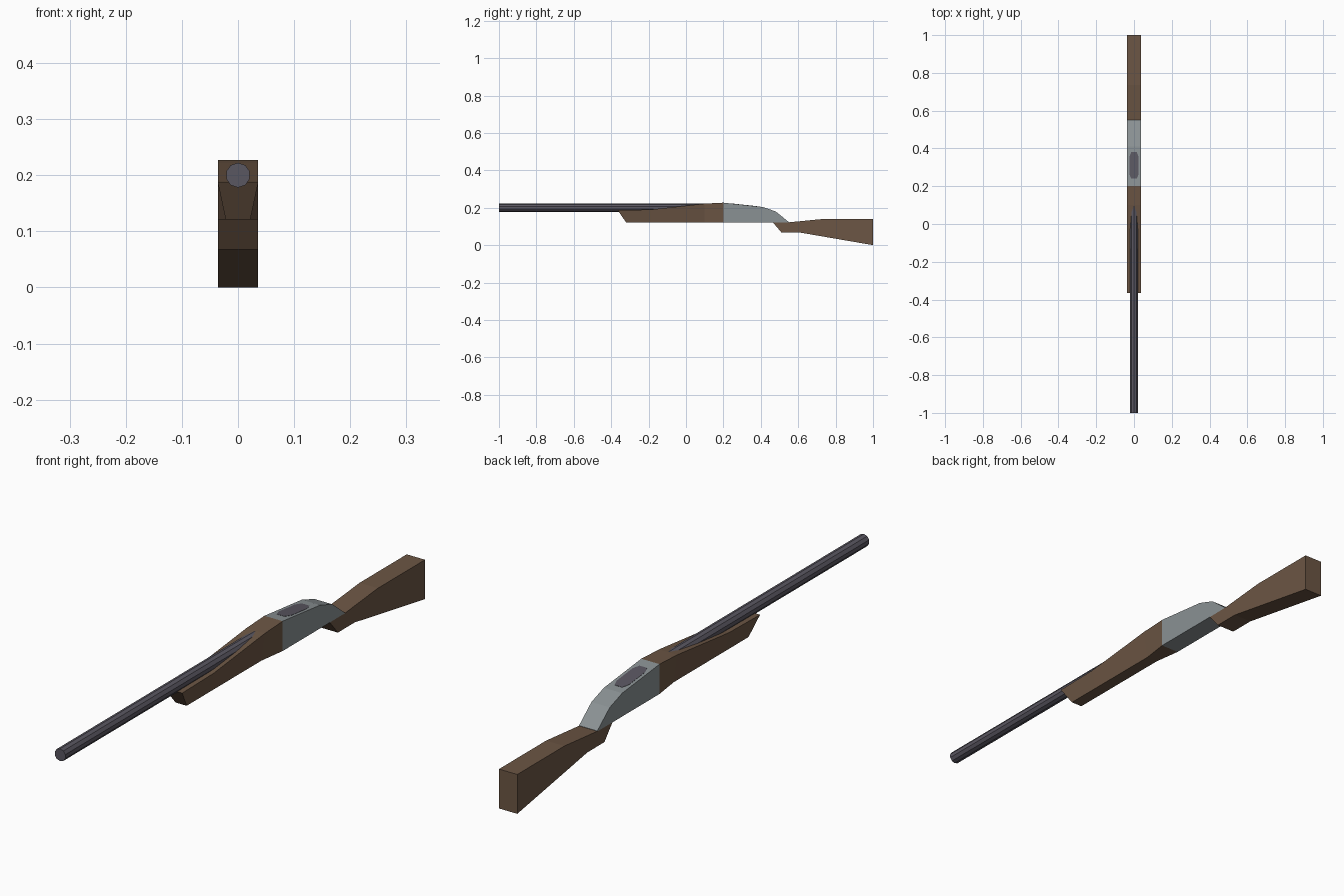
import bpy, bmesh, math
from mathutils import Matrix

if "Cube" in bpy.data.objects:
    bpy.data.objects.remove(bpy.data.objects["Cube"])


def material(name, rgb):
    m = bpy.data.materials.new(name)
    m.diffuse_color = (*rgb, 1)
    m.use_nodes = True
    m.node_tree.nodes["Principled BSDF"].inputs["Base Color"].default_value = m.diffuse_color
    return m


WOOD = material("brown wood", (0.150, 0.093, 0.058))
STEEL = material("grey steel", (0.255, 0.285, 0.295))
DARK = material("dark barrel metal", (0.102, 0.095, 0.120))
W = 0.036  # half width of the body


def finish(bm, name, mat):
    bmesh.ops.recalc_face_normals(bm, faces=bm.faces[:])
    mesh = bpy.data.meshes.new(name)
    bm.to_mesh(mesh)
    bm.free()
    mesh.materials.append(mat)
    obj = bpy.data.objects.new(name, mesh)
    bpy.context.collection.objects.link(obj)
    return obj


def loft(name, mat, stations):
    """Each station: top y, top z, bottom y, bottom z, bottom half width."""
    bm = bmesh.new()
    rings = []
    for yt, zt, yb, zb, wb in stations:
        pts = [(-W, yt, zt), (W, yt, zt), (wb, yb, zb), (-wb, yb, zb)]
        rings.append([bm.verts.new(p) for p in pts])
    for a, b in zip(rings, rings[1:]):
        for i in range(4):
            j = (i + 1) % 4
            bm.faces.new((a[i], a[j], b[j], b[i]))
    bm.faces.new(rings[0])
    bm.faces.new(rings[-1])
    return finish(bm, name, mat)


# Fore-end: narrow underside, flaring into the receiver
loft("forestock", WOOD, [
    (-0.365, 0.187, -0.32, 0.121, 0.022),
    (-0.19, 0.190, -0.19, 0.121, 0.022),
    (0.10, 0.222, 0.10, 0.121, 0.022),
    (0.20, 0.227, 0.20, 0.121, W)])

# Receiver with its sloping rear
loft("receiver", STEEL, [
    (0.20, 0.227, 0.20, 0.121, W),
    (0.41, 0.204, 0.41, 0.121, W),
    (0.48, 0.180, 0.47, 0.121, W),
    (0.55, 0.123, 0.55, 0.121, W)])

# Shoulder stock
loft("buttstock", WOOD, [
    (0.465, 0.121, 0.51, 0.068, W),
    (0.55, 0.122, 0.605, 0.068, W),
    (0.735, 0.140, 0.735, 0.0456, W),
    (1.0, 0.140, 1.0, 0.0, W)])

# Ten-sided barrel, running into the fore-end
bm = bmesh.new()
bmesh.ops.create_cone(bm, cap_ends=True, segments=10, radius1=0.022, radius2=0.022, depth=1.15,
                      matrix=Matrix.Translation((0, -0.425, 0.2)) @ Matrix.Rotation(math.pi / 2, 4, 'X'))
finish(bm, "barrel", DARK)

# Dark port plate lying on the sloping receiver top
bm = bmesh.new()
outline = [(-0.015, 0.24), (0.015, 0.24), (0.025, 0.265), (0.025, 0.355),
           (0.015, 0.38), (-0.015, 0.38), (-0.025, 0.355), (-0.025, 0.265)]
top_z = lambda y: 0.227 - (y - 0.20) * 0.023 / 0.21
low = [bm.verts.new((x, y, top_z(y) - 0.002)) for x, y in outline]
high = [bm.verts.new((x, y, top_z(y) + 0.0008)) for x, y in outline]
bm.faces.new(low)
bm.faces.new(high)
for i in range(8):
    j = (i + 1) % 8
    bm.faces.new((low[i], low[j], high[j], high[i]))
finish(bm, "ejection_port", DARK)
